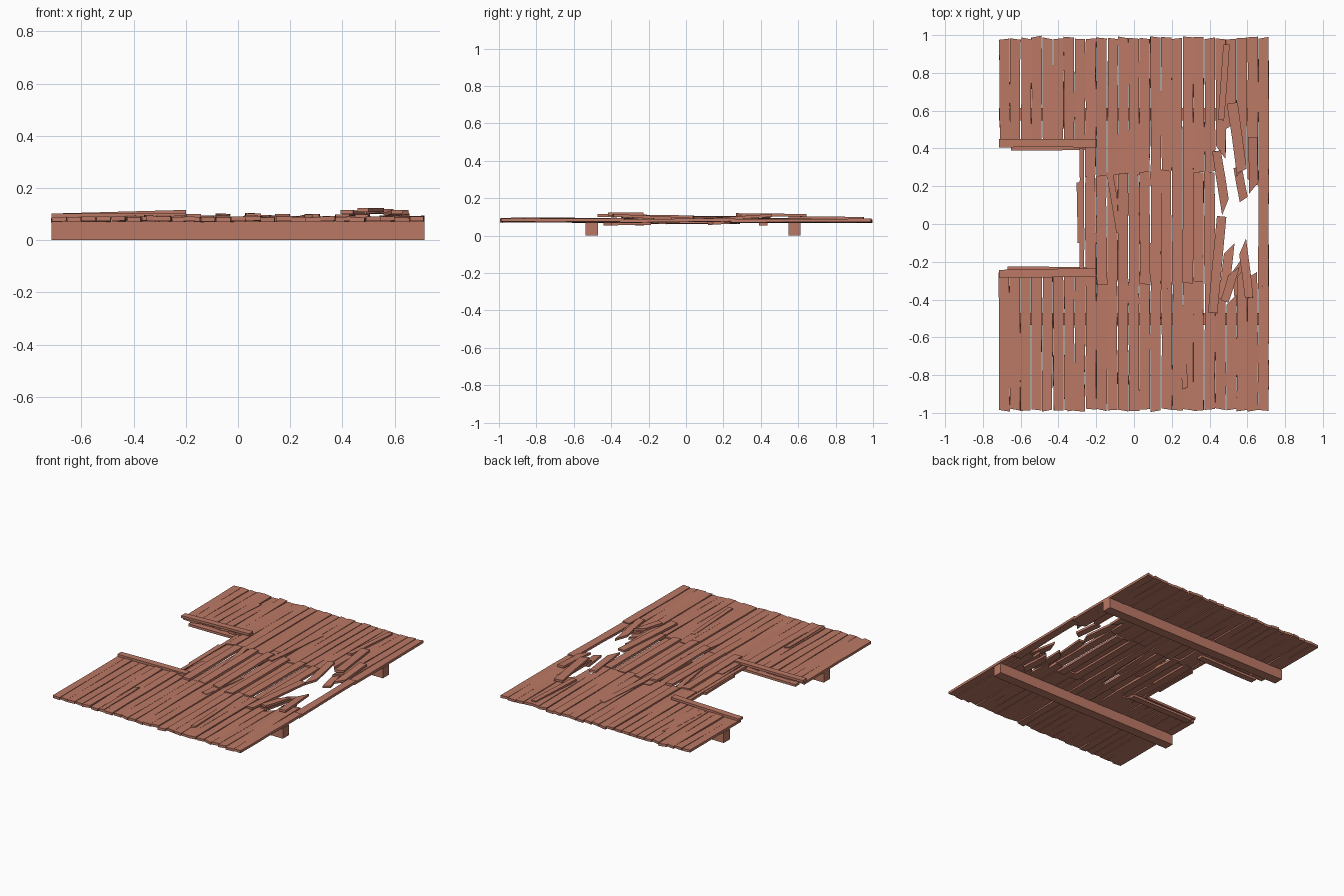
import bpy, bmesh, random
from mathutils import Vector

random.seed(4)
mat = bpy.data.materials.new("reddish_wood")
mat.diffuse_color = (0.5, 0.19, 0.13, 1)


def add_board(bm, p0, p1, w, t, slant0=0.0, slant1=0.0, segs=4, wob=0.002, roll=0.0):
    """Rough board from p0 to p1; slants skew the sawn or snapped ends."""
    p0, p1 = Vector(p0), Vector(p1)
    d = (p1 - p0).normalized()
    side = d.cross(Vector((0, 0, 1))).normalized()
    up = side.cross(d)
    side, up = side + up * roll, up - side * roll
    rings = []
    for k in range(segs + 1):
        f = k / segs
        c = p0.lerp(p1, f)
        sk = slant0 * (k == 0) + slant1 * (k == segs)
        a = w / 2 + random.uniform(-wob, wob)
        b = w / 2 + random.uniform(-wob, wob)
        rings.append([bm.verts.new(c + side * s + up * u + d * sk * (1 if s > 0 else -1))
                      for s, u in ((-a, -t / 2), (b, -t / 2), (b, t / 2), (-a, t / 2))])
    for r, q in zip(rings, rings[1:]):
        for j in range(4):
            bm.faces.new((r[j], r[(j + 1) % 4], q[(j + 1) % 4], q[j]))
    bm.faces.new(rings[0][::-1])
    bm.faces.new(rings[-1])


def finish(bm, name):
    bmesh.ops.recalc_face_normals(bm, faces=bm.faces)
    me = bpy.data.meshes.new(name)
    bm.to_mesh(me)
    bm.free()
    me.materials.append(mat)
    bpy.context.collection.objects.link(bpy.data.objects.new(name, me))


def R(a):
    return random.uniform(-a, a)


N, PITCH, T = 25, 0.0572, 0.017
xs = [(i - 12) * PITCH for i in range(N)]

# Support beams
for name, y in (("front_beam", -0.503), ("back_beam", 0.58)):
    bm = bmesh.new()
    add_board(bm, (-0.715, y, 0.036), (0.715, y, 0.036), 0.066, 0.07, segs=1, wob=0)
    finish(bm, name)

# Front and back rows of planks
front_end = {20: -0.30, 21: -0.40, 22: -0.25, 23: -0.27, 24: -0.33}
back_end = {20: 0.38, 21: 0.52, 22: 0.28, 23: 0.22, 24: 0.24}
for name, s in (("front_planks", -1), ("back_planks", 1)):
    bm = bmesh.new()
    for i, x in enumerate(xs):
        if s < 0:
            inner = -0.26 if i < 8 else front_end.get(i, -0.28 + R(0.03))
        else:
            inner = 0.42 if i < 8 else back_end.get(i, 0.26 + R(0.02))
        broken = 20 <= i <= 23
        add_board(bm, (x + R(0.002), s * 0.985 + R(0.007), 0.08 + R(0.003)),
                  (x + R(0.003), inner, 0.081 + R(0.005)), 0.0545, T,
                  R(0.006), R(0.04) if broken else R(0.006), roll=R(0.05))
    finish(bm, name)

# Middle row of planks, lapping over the ends of the others
bm = bmesh.new()
for i in list(range(8, 20)) + [24]:
    z = 0.081 if i == 24 else 0.083 + (0.008 if i % 2 else -0.006)
    add_board(bm, (xs[i] + R(0.003), -0.32 + R(0.03), z + R(0.006)),
              (xs[i] + R(0.003), 0.27 + R(0.02), z + R(0.006)),
              0.0545, T, R(0.006), R(0.006), roll=R(0.05))
add_board(bm, (-0.277, -0.25, 0.08), (-0.275, 0.40, 0.08), 0.026, T)
add_board(bm, (-0.29, -0.1, 0.077), (-0.293, 0.22, 0.077), 0.02, T)
finish(bm, "middle_planks")

# Loose patch boards: x0, y0, x1, y1, width
bm = bmesh.new()
patches = [(-0.345, -0.60, -0.34, -0.99, 0.03), (0.25, -0.43, 0.27, -0.87, 0.03),
           (0.06, 0.34, 0.04, -0.10, 0.045), (-0.13, 0.27, -0.075, -0.05, 0.035),
           (0.145, 0.70, 0.10, 0.20, 0.04), (-0.43, 0.84, -0.455, 0.45, 0.03),
           (0.09, -0.10, 0.045, -0.43, 0.045), (-0.22, -0.05, -0.225, -0.30, 0.04)]
for x0, y0, x1, y1, w in patches:
    add_board(bm, (x0, y0, 0.084 + R(0.004)), (x1, y1, 0.086 + R(0.004)), w, T, R(0.008), R(0.008))
finish(bm, "patch_boards")

# Splintered boards around the hole: x0, y0, z0, x1, y1, z1, width, end slants
bm = bmesh.new()
broken = [(0.437, 0.386, 0.096, 0.485, 0.09, 0.085, 0.048, 0, 0.04),
          (0.52, 0.64, 0.108, 0.57, 0.28, 0.112, 0.055, 0, 0.01),
          (0.55, 0.30, 0.075, 0.58, 0.13, 0.065, 0.045, 0, 0.01),
          (0.63, 0.46, 0.108, 0.632, 0.19, 0.09, 0.05, 0, 0.03),
          (0.49, 0.95, 0.092, 0.46, 0.55, 0.097, 0.035, 0, 0),
          (0.465, 0.04, 0.10, 0.415, -0.47, 0.108, 0.05, 0, 0),
          (0.505, -0.13, 0.07, 0.475, -0.40, 0.09, 0.05, 0.03, 0),
          (0.575, -0.12, 0.095, 0.61, -0.39, 0.108, 0.045, 0.04, 0),
          (0.545, -0.22, 0.065, 0.56, -0.42, 0.062, 0.05, 0.03, 0.02),
          (0.53, -0.25, 0.115, 0.48, -0.41, 0.115, 0.045, 0.03, 0)]
for x0, y0, z0, x1, y1, z1, w, a, b in broken:
    add_board(bm, (x0, y0, z0), (x1, y1, z1), w, 0.015, a, b, segs=2)
finish(bm, "broken_boards")

# Trim boards above and below the edges of the opening
trims = [("back_upper_trim", -0.715, 0.428, 0.094, -0.20, 0.428, 0.108, 0.045),
         ("back_lower_trim", -0.65, 0.412, 0.061, -0.20, 0.412, 0.063, 0.045),
         ("front_upper_trim", -0.715, -0.264, 0.094, -0.20, -0.258, 0.096, 0.045),
         ("front_lower_trim", -0.67, -0.25, 0.061, -0.19, -0.25, 0.063, 0.045)]
for name, x0, y0, z0, x1, y1, z1, w in trims:
    bm = bmesh.new()
    add_board(bm, (x0, y0, z0), (x1, y1, z1), w, 0.016, segs=3)
    finish(bm, name)
